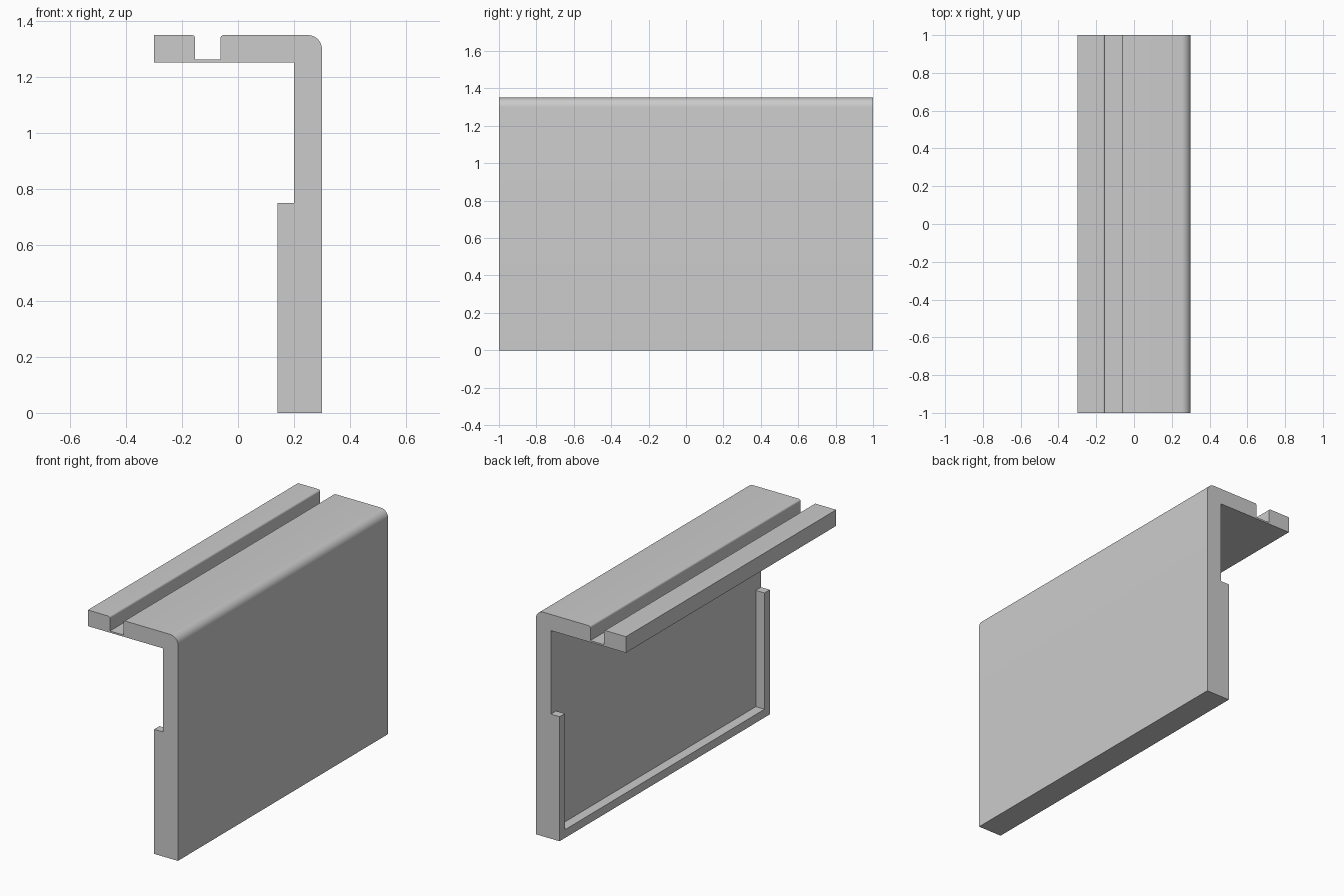
import bpy
import bmesh
import math
from mathutils import Vector

if "Cube" in bpy.data.objects:
    bpy.data.objects.remove(bpy.data.objects["Cube"], do_unlink=True)

LENGTH = 2.0
RIM = 0.05          # width of the raised rim around the recess
WALL_X = 0.2        # inner face of the upright plate

grey = bpy.data.materials.new("plain_grey")
grey.use_nodes = True
colour = (0.6, 0.6, 0.6, 1)
grey.diffuse_color = colour
grey.node_tree.nodes["Principled BSDF"].inputs["Base Color"].default_value = colour


def rounded(profile, segments=8):
    """Replace each (x, z, radius) right-angle corner by an arc."""
    points = []
    for i, (x, z, r) in enumerate(profile):
        here = Vector((x, z))
        if r == 0:
            points.append(here)
            continue
        before = (Vector(profile[i - 1][:2]) - here).normalized() * r
        after = (Vector(profile[(i + 1) % len(profile)][:2]) - here).normalized() * r
        for s in range(segments + 1):
            a = math.pi / 2 * s / segments
            points.append(here + before * (1 - math.sin(a)) + after * (1 - math.cos(a)))
    return points


def extrude_along_y(name, points, length):
    """Sweep an x-z outline along y, centred on y = 0."""
    bm = bmesh.new()
    face = bm.faces.new([bm.verts.new((p[0], -length / 2, p[1])) for p in points])
    swept = bmesh.ops.extrude_face_region(bm, geom=[face])
    verts = [g for g in swept["geom"] if isinstance(g, bmesh.types.BMVert)]
    bmesh.ops.translate(bm, verts=verts, vec=(0, length, 0))
    bmesh.ops.recalc_face_normals(bm, faces=bm.faces)
    mesh = bpy.data.meshes.new(name)
    bm.to_mesh(mesh)
    bm.free()
    mesh.materials.append(grey)
    obj = bpy.data.objects.new(name, mesh)
    bpy.context.collection.objects.link(obj)
    return obj


# Hooked bracket: grooved top shelf, upright plate, thicker lower part
outline = [
    (0.3, 0, 0), (0.3, 1.35, 0.05),
    (-0.063, 1.35, 0.012), (-0.063, 1.263, 0),
    (-0.153, 1.263, 0), (-0.153, 1.35, 0.012),
    (-0.3, 1.35, 0), (-0.3, 1.253, 0),
    (WALL_X, 1.253, 0), (WALL_X, 0.75, 0),
    (0.142, 0.75, 0), (0.142, 0, 0),
]
bracket = extrude_along_y("grooved_bracket", rounded(outline), LENGTH)

# Recess that leaves a rim along the bottom and both ends
recess = [(0, RIM), (WALL_X, RIM), (WALL_X, 1), (0, 1)]
cutter = extrude_along_y("recess_cutter", recess, LENGTH - 2 * RIM)
cutter.hide_render = True

cut = bracket.modifiers.new("recess", "BOOLEAN")
cut.operation = "DIFFERENCE"
cut.solver = "EXACT"
cut.object = cutter

bpy.ops.object.select_all(action="DESELECT")
bracket.select_set(True)
bpy.context.view_layer.objects.active = bracket
bpy.ops.object.modifier_apply(modifier=cut.name)
bpy.data.objects.remove(cutter, do_unlink=True)

# Smooth rounded edges, crisp corners
bpy.ops.object.shade_smooth_by_angle(angle=math.radians(30))
